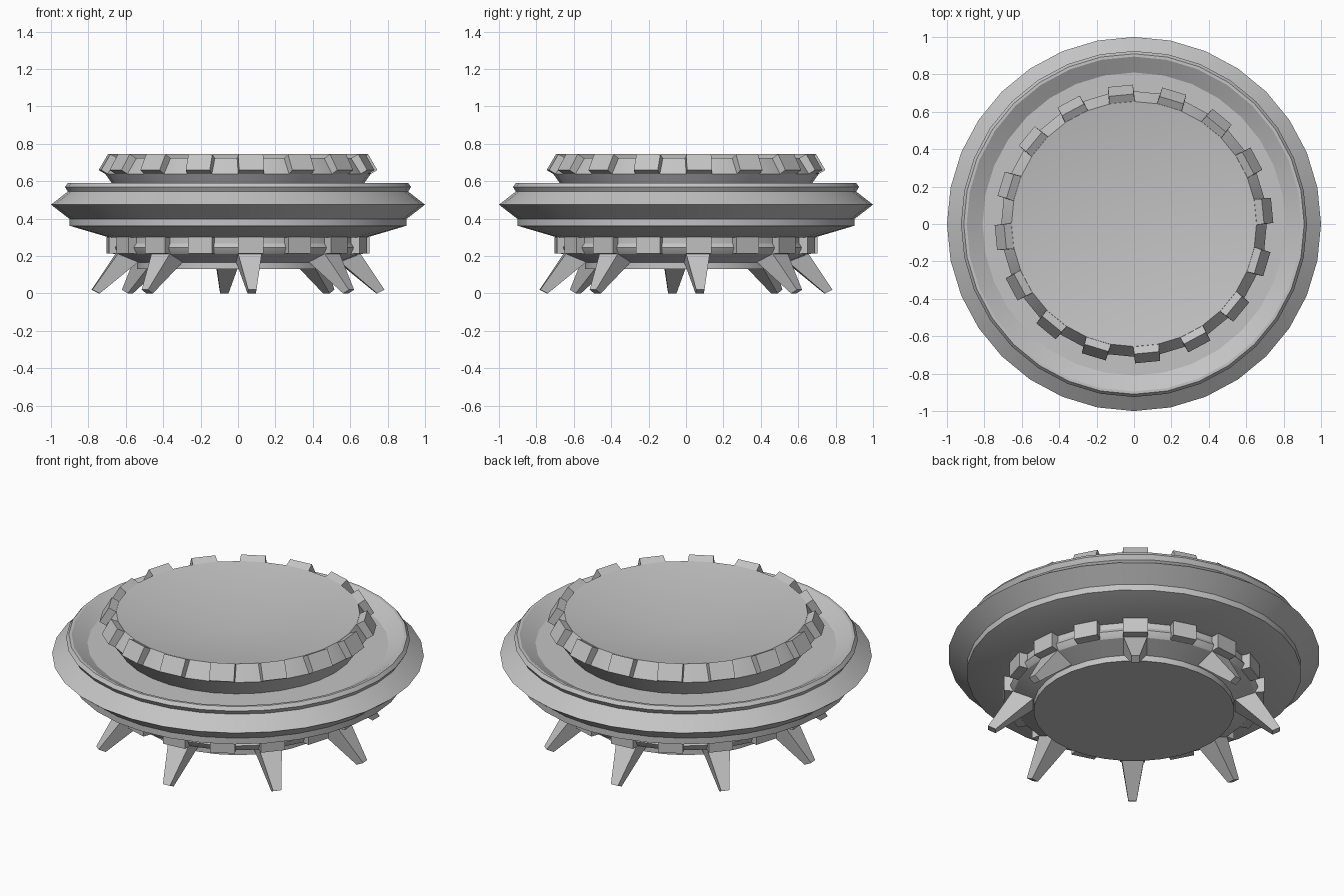
import bpy, bmesh, math
from mathutils import Vector

SEGMENTS = 32
STEP = math.tau / SEGMENTS

cube = bpy.data.objects.get("Cube")
if cube:
    bpy.data.objects.remove(cube)

GREY = (0.55, 0.55, 0.55, 1)
grey = bpy.data.materials.new("plain grey")
grey.use_nodes = True
grey.diffuse_color = GREY
grey.node_tree.nodes["Principled BSDF"].inputs["Base Color"].default_value = GREY


def finish(name, bm, smooth):
    bmesh.ops.recalc_face_normals(bm, faces=bm.faces)
    mesh = bpy.data.meshes.new(name)
    bm.to_mesh(mesh)
    bm.free()
    mesh.materials.append(grey)
    obj = bpy.data.objects.new(name, mesh)
    bpy.context.collection.objects.link(obj)
    if smooth:
        bpy.ops.object.select_all(action='DESELECT')
        obj.select_set(True)
        bpy.context.view_layer.objects.active = obj
        bpy.ops.object.shade_smooth_by_angle(angle=math.radians(20))
    return obj


def lathe(name, profile):
    """Revolve (radius, height) points about z."""
    bm = bmesh.new()
    verts = [bm.verts.new((r, 0, z)) for r, z in profile]
    edges = [bm.edges.new(pair) for pair in zip(verts, verts[1:])]
    bmesh.ops.spin(bm, geom=verts + edges, axis=(0, 0, 1), cent=(0, 0, 0),
                   angle=math.tau, steps=SEGMENTS, use_duplicate=False)
    bmesh.ops.remove_doubles(bm, verts=bm.verts, dist=0.0005)
    return finish(name, bm, True)


def radial_blocks(name, every, root, tip, root_half, tip_half):
    """Repeat a tapered block, from a root edge pair to a tip edge pair, round z."""
    bm = bmesh.new()
    for k in range(0, SEGMENTS, every):
        a = (k + 0.5) * STEP
        out = Vector((math.cos(a), math.sin(a), 0))
        side = Vector((-math.sin(a), math.cos(a), 0))
        rings = []
        for (p, q), half in ((root, root_half), (tip, tip_half)):
            corners = [(p, -half), (p, half), (q, half), (q, -half)]
            rings.append([bm.verts.new(out * r + side * s + Vector((0, 0, z)))
                          for (r, z), s in corners])
        bm.faces.new(rings[0])
        bm.faces.new(rings[1])
        for i in range(4):
            j = (i + 1) % 4
            bm.faces.new((rings[0][i], rings[0][j], rings[1][j], rings[1][i]))
    return finish(name, bm, False)


# Saucer hull: underside, grooved band, wide rim and recessed deck
lathe("hull", [
    (0, 0.13), (0.54, 0.13), (0.54, 0.165), (0.65, 0.21),
    (0.655, 0.215), (0.67, 0.245), (0.655, 0.268), (0.655, 0.30), (0.69, 0.30),
    (0.90, 0.362), (0.90, 0.398), (1.0, 0.475), (0.91, 0.545),
    (0.925, 0.57), (0.91, 0.59), (0.895, 0.59), (0.81, 0.54), (0.64, 0.54),
])

# Flared neck with a shallow dished top
lathe("crown", [(0.64, 0.54), (0.71, 0.64), (0.655, 0.725), (0, 0.615)])

# Teeth standing off every second facet of the crown
radial_blocks("crown_teeth", 2,
              [(0.70, 0.635), (0.65, 0.722)], [(0.742, 0.66), (0.692, 0.745)],
              0.069, 0.067)

# Blocks round the lower band
radial_blocks("band_blocks", 2,
              [(0.63, 0.21), (0.63, 0.303)], [(0.70, 0.215), (0.70, 0.303)],
              0.064, 0.068)

# Eight splayed, tapering legs
radial_blocks("legs", 4,
              [(0.65, 0.215), (0.54, 0.17)], [(0.785, 0.02), (0.745, 0.0)],
              0.064, 0.022)
